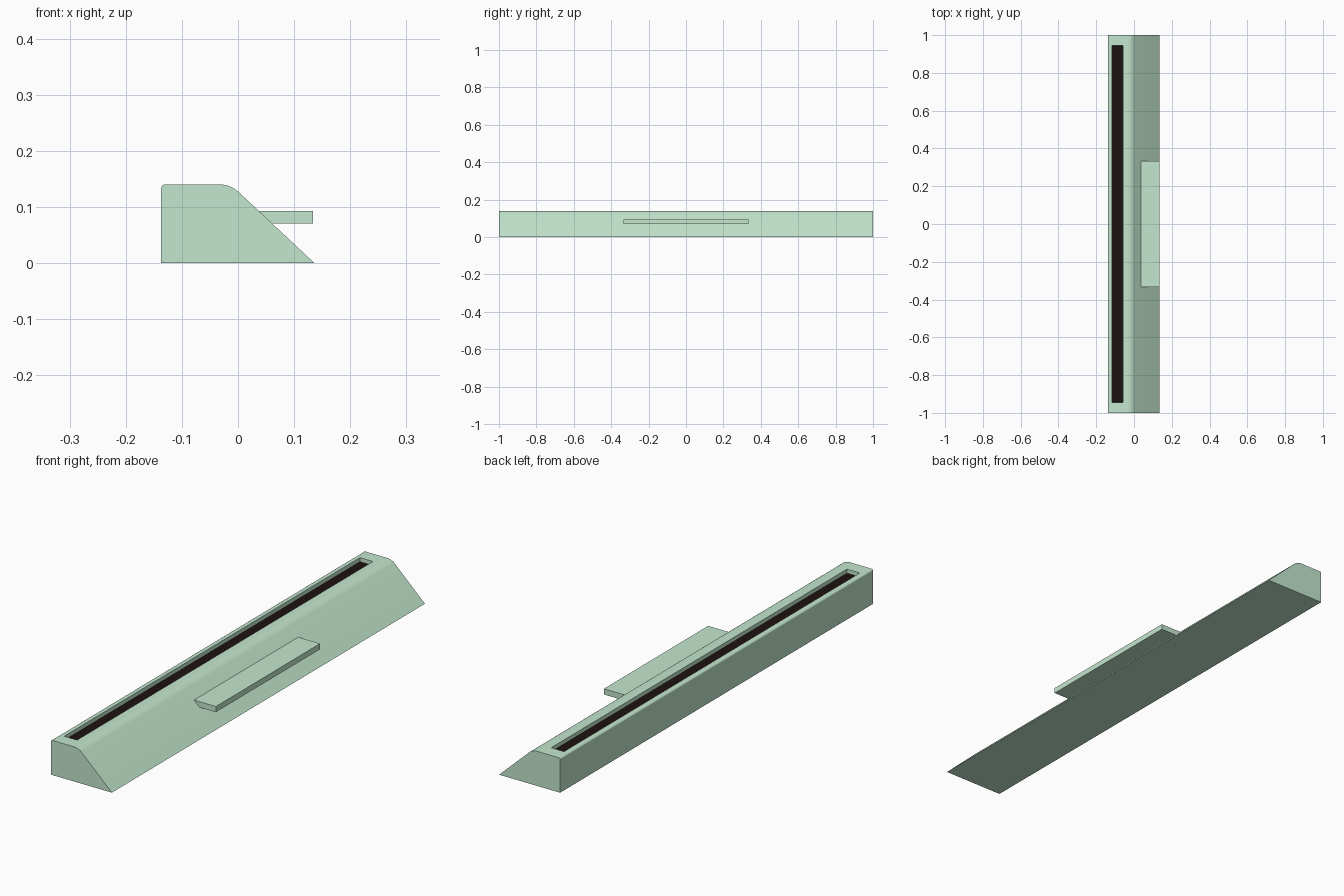
import bpy, bmesh, math

if "Cube" in bpy.data.objects:
    bpy.data.objects.remove(bpy.data.objects["Cube"])


def material(name, rgb):
    m = bpy.data.materials.new(name)
    m.diffuse_color = (*rgb, 1)
    m.use_nodes = True
    m.node_tree.nodes["Principled BSDF"].inputs["Base Color"].default_value = m.diffuse_color
    return m


def extrude_profile(name, pts, half_len, mat):
    """Extrude an x-z profile symmetrically along y."""
    bm = bmesh.new()
    face = bm.faces.new([bm.verts.new((x, -half_len, z)) for x, z in pts])
    res = bmesh.ops.extrude_face_region(bm, geom=[face])
    moved = [v for v in res["geom"] if isinstance(v, bmesh.types.BMVert)]
    bmesh.ops.translate(bm, verts=moved, vec=(0, 2 * half_len, 0))
    bmesh.ops.recalc_face_normals(bm, faces=bm.faces[:])
    me = bpy.data.meshes.new(name)
    bm.to_mesh(me)
    bm.free()
    me.materials.append(mat)
    ob = bpy.data.objects.new(name, me)
    bpy.context.collection.objects.link(ob)
    return ob


def rect(x0, x1, z0, z1):
    return [(x0, z0), (x1, z0), (x1, z1), (x0, z1)]


def arc(cx, cz, r, a0, a1, n):
    angles = [math.radians(a0 + (a1 - a0) * i / n) for i in range(n + 1)]
    return [(cx + r * math.cos(a), cz + r * math.sin(a)) for a in angles]


green = material("pale_green", (0.55, 0.80, 0.62))
black = material("black", (0.012, 0.006, 0.005))

# Wedge body with rounded shoulder and small rounded back edge
profile = [(-0.137, 0), (0.136, 0)]
profile += arc(-0.033, 0.09, 0.05, 49.2, 90, 8)
profile += arc(-0.130, 0.133, 0.007, 90, 180, 4)
body = extrude_profile("body", profile, 1.0, green)

# Long slot sunk into the top
cutter = extrude_profile("slot_cutter", rect(-0.116, -0.058, 0.122, 0.2), 0.945, green)
mod = body.modifiers.new("slot", "BOOLEAN")
mod.operation, mod.solver, mod.object = "DIFFERENCE", "EXACT", cutter
bpy.context.view_layer.objects.active = body
bpy.ops.object.modifier_apply(modifier=mod.name)
bpy.data.objects.remove(cutter)

# Black strip lying in the slot
extrude_profile("slot_strip", rect(-0.1155, -0.0585, 0.1215, 0.124), 0.9445, black)

# Ledge standing out from the slope
extrude_profile("ledge", [(0.053, 0.070), (0.134, 0.070), (0.134, 0.093), (0.026, 0.093)], 0.333, green)

# Smooth shading on the body with crisp corners
bpy.ops.object.select_all(action="DESELECT")
body.select_set(True)
bpy.context.view_layer.objects.active = body
bpy.ops.object.shade_smooth_by_angle(angle=math.radians(30))
